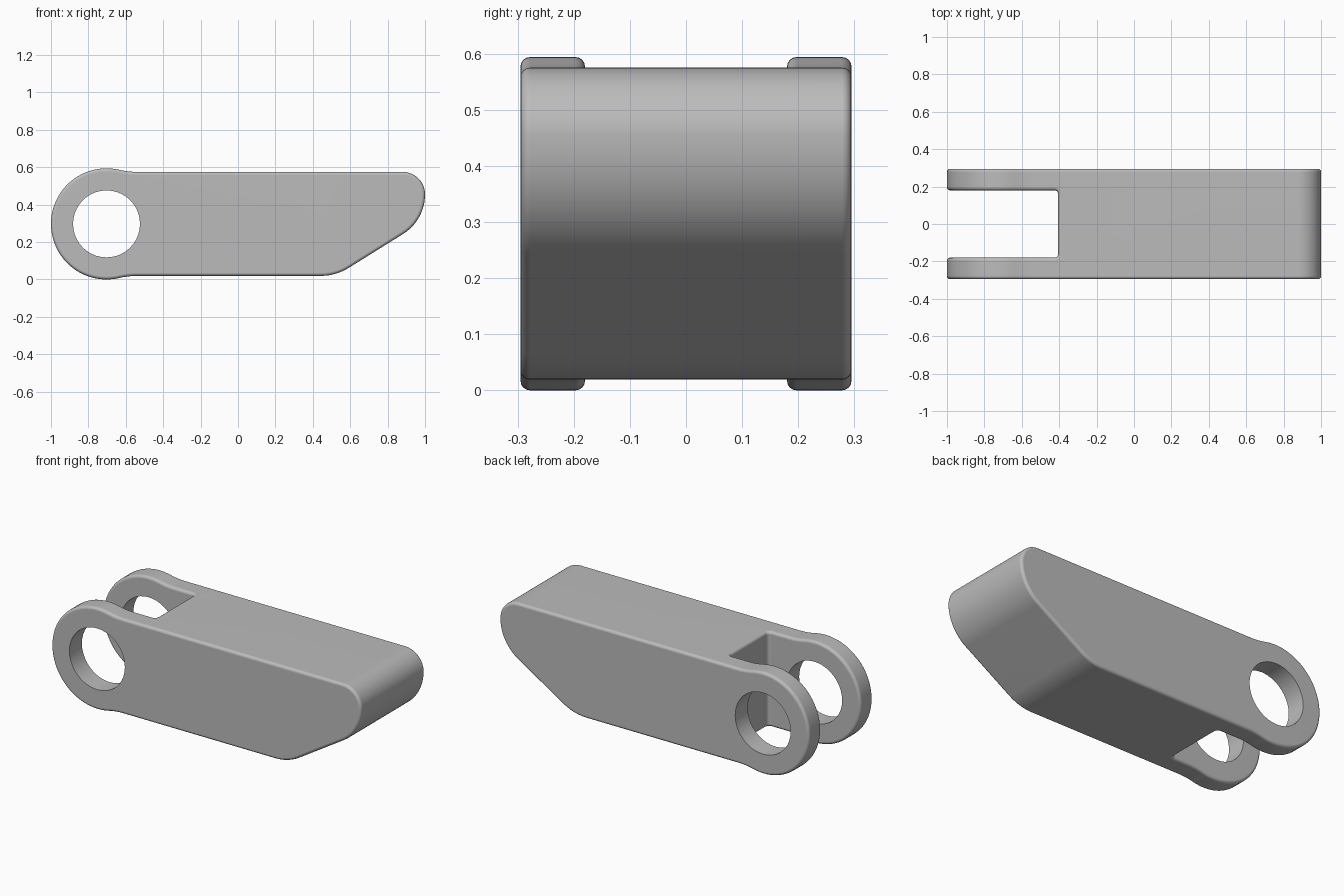
import bpy, bmesh
from math import sin, cos, radians, degrees, atan2, sqrt

cube = bpy.data.objects.get("Cube")
if cube:
    bpy.data.objects.remove(cube, do_unlink=True)

HALF_WIDTH = 0.295
MID_Z = 0.297          # height of the eye centre
EYE_X, EYE_R = -0.703, 0.297
HALF_BODY = 0.278      # half height of the straight body
BLEND = 0.43           # radius of the blend from eye to body


def arc(cx, cz, r, start, end, steps):
    """Points along an arc, angles in degrees."""
    angles = [radians(start + (end - start) * i / steps) for i in range(steps + 1)]
    return [(cx + r * cos(a), cz + r * sin(a)) for a in angles]


def extrude(name, points, to_3d, offset):
    """Closed prism from a 2D outline."""
    bm = bmesh.new()
    face = bm.faces.new([bm.verts.new(to_3d(p)) for p in points])
    new = bmesh.ops.extrude_face_region(bm, geom=[face])["geom"]
    verts = [v for v in new if isinstance(v, bmesh.types.BMVert)]
    bmesh.ops.translate(bm, verts=verts, vec=offset)
    bmesh.ops.recalc_face_normals(bm, faces=bm.faces[:])
    mesh = bpy.data.meshes.new(name)
    bm.to_mesh(mesh)
    bm.free()
    obj = bpy.data.objects.new(name, mesh)
    bpy.context.collection.objects.link(obj)
    return obj


def cut(target, cutter):
    cutter.hide_render = True
    mod = target.modifiers.new("cut", 'BOOLEAN')
    mod.operation, mod.solver, mod.object = 'DIFFERENCE', 'EXACT', cutter


# Side outline: sloped nose, straight body, round eye with blends
rise = HALF_BODY + BLEND
run = sqrt((EYE_R + BLEND) ** 2 - rise ** 2)
join = degrees(atan2(rise, run))
blend_x = EYE_X + run
outline = (
    arc(0.443, MID_Z - HALF_BODY + 0.28, 0.28, -90, -58, 6)
    + arc(0.75, 0.455, 0.25, -58, 0, 12)
    + arc(0.88, 0.455, 0.12, 0, 90, 16)[1:]
    + arc(blend_x, MID_Z + rise, BLEND, 270, 180 + join, 5)
    + arc(EYE_X, MID_Z, EYE_R, join, 360 - join, 48)[1:]
    + arc(blend_x, MID_Z - rise, BLEND, 180 - join, 90, 5)[1:]
)
link = extrude("link_body", outline,
               lambda p: (p[0], -HALF_WIDTH, p[1]), (0, 2 * HALF_WIDTH, 0))

# Slot between the two eyes, with rounded inner corners
slot_end, slot_half, corner = -0.405, 0.18, 0.02
slot = ([(-1.2, -slot_half)]
        + arc(slot_end - corner, -slot_half + corner, corner, -90, 0, 5)
        + arc(slot_end - corner, slot_half - corner, corner, 0, 90, 5)
        + [(-1.2, slot_half)])
slot_cutter = extrude("slot_cutter", slot,
                      lambda p: (p[0], p[1], -0.2), (0, 0, 1))

# Pin hole through both eyes
hole = arc(EYE_X, MID_Z, 0.179, 0, 360, 40)[:-1]
hole_cutter = extrude("hole_cutter", hole,
                      lambda p: (p[0], -0.5, p[1]), (0, 1, 0))

# Slot, rounded edges, then the crisp hole
cut(link, slot_cutter)
bevel = link.modifiers.new("rounded_edges", 'BEVEL')
bevel.width, bevel.segments = 0.017, 4
bevel.limit_method, bevel.angle_limit = 'ANGLE', radians(40)
bevel.use_clamp_overlap = False
cut(link, hole_cutter)

bpy.context.view_layer.update()
graph = bpy.context.evaluated_depsgraph_get()
link.data = bpy.data.meshes.new_from_object(link.evaluated_get(graph))
link.modifiers.clear()
for cutter in (slot_cutter, hole_cutter):
    bpy.data.objects.remove(cutter, do_unlink=True)

# Smooth shading with flat large faces
bpy.ops.object.select_all(action='DESELECT')
link.select_set(True)
bpy.context.view_layer.objects.active = link
bpy.ops.object.shade_smooth_by_angle(angle=radians(35))
weighted = link.modifiers.new("weighted_normals", 'WEIGHTED_NORMAL')
weighted.keep_sharp = True

# Single grey finish
grey = bpy.data.materials.new("plain_grey")
grey.use_nodes = True
colour = (0.5, 0.5, 0.5, 1)
grey.diffuse_color = colour
grey.node_tree.nodes["Principled BSDF"].inputs["Base Color"].default_value = colour
link.data.materials.clear()
link.data.materials.append(grey)
